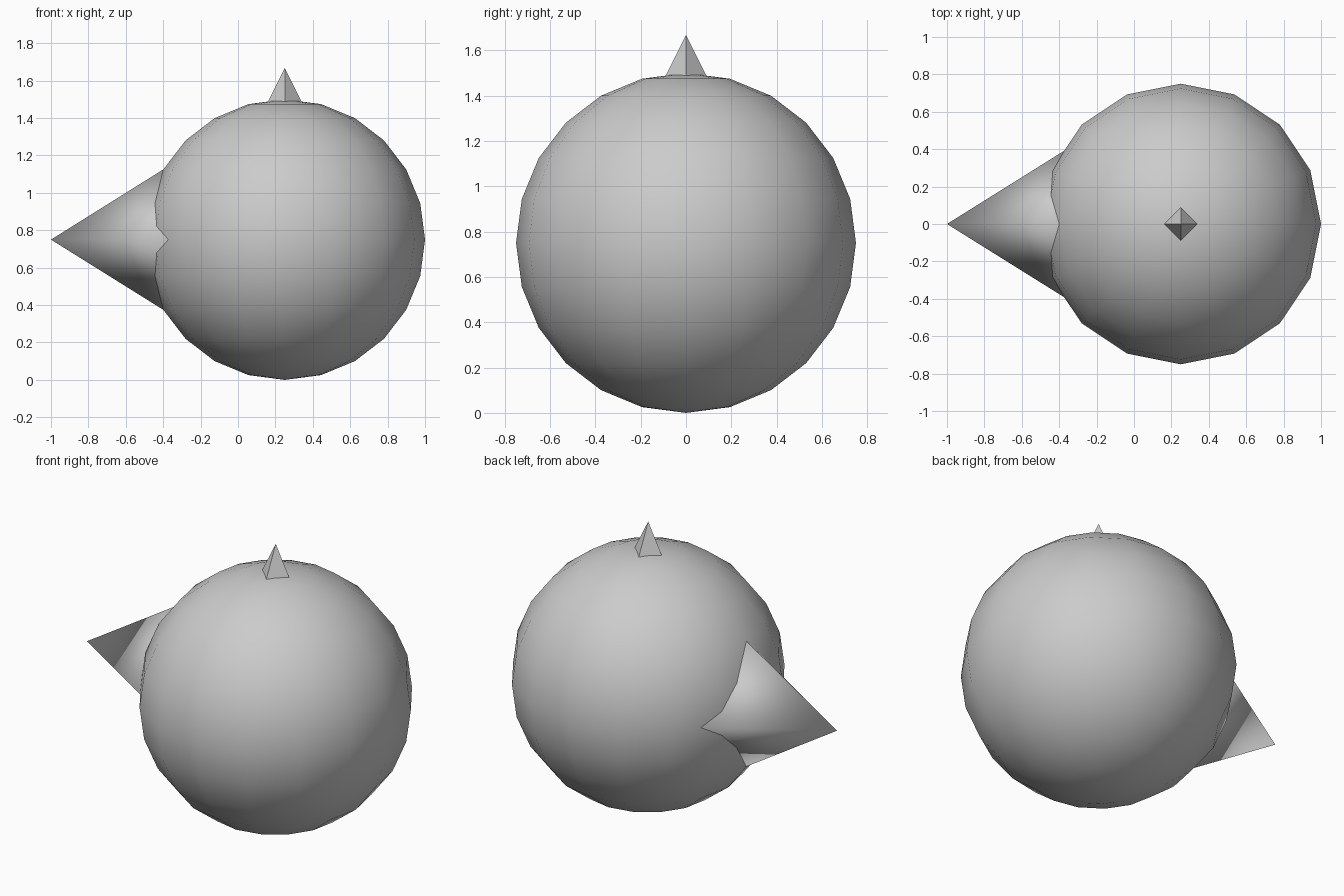
import bpy
from math import radians

if "Cube" in bpy.data.objects:
    bpy.data.objects.remove(bpy.data.objects["Cube"])

CX, CZ, R = 0.25, 0.75, 0.75

# Round body
bpy.ops.mesh.primitive_uv_sphere_add(segments=16, ring_count=12, radius=R, location=(CX, 0, CZ))
bpy.context.object.name = "body"
bpy.ops.object.shade_smooth()


def four_sided_spike(name, tip, slope, length, direction):
    """Pyramid with its ridges on the axes, starting at tip and sinking into the body."""
    centre = [t - d * length / 2 for t, d in zip(tip, direction)]
    tilt = (0, radians(-90), 0) if direction[0] < 0 else (0, 0, 0)
    bpy.ops.mesh.primitive_cone_add(vertices=4, radius1=slope * length, radius2=0,
                                    depth=length, location=centre, rotation=tilt)
    obj = bpy.context.object
    obj.name = name
    return obj


# Beak, softly shaded
four_sided_spike("beak", (-1, 0, CZ), 0.625, 0.85, (-1, 0, 0))
bpy.ops.object.shade_smooth()

# Crest spike, flat faces
four_sided_spike("crest", (CX, 0, 1.667), 0.50, 0.24, (0, 0, 1))
